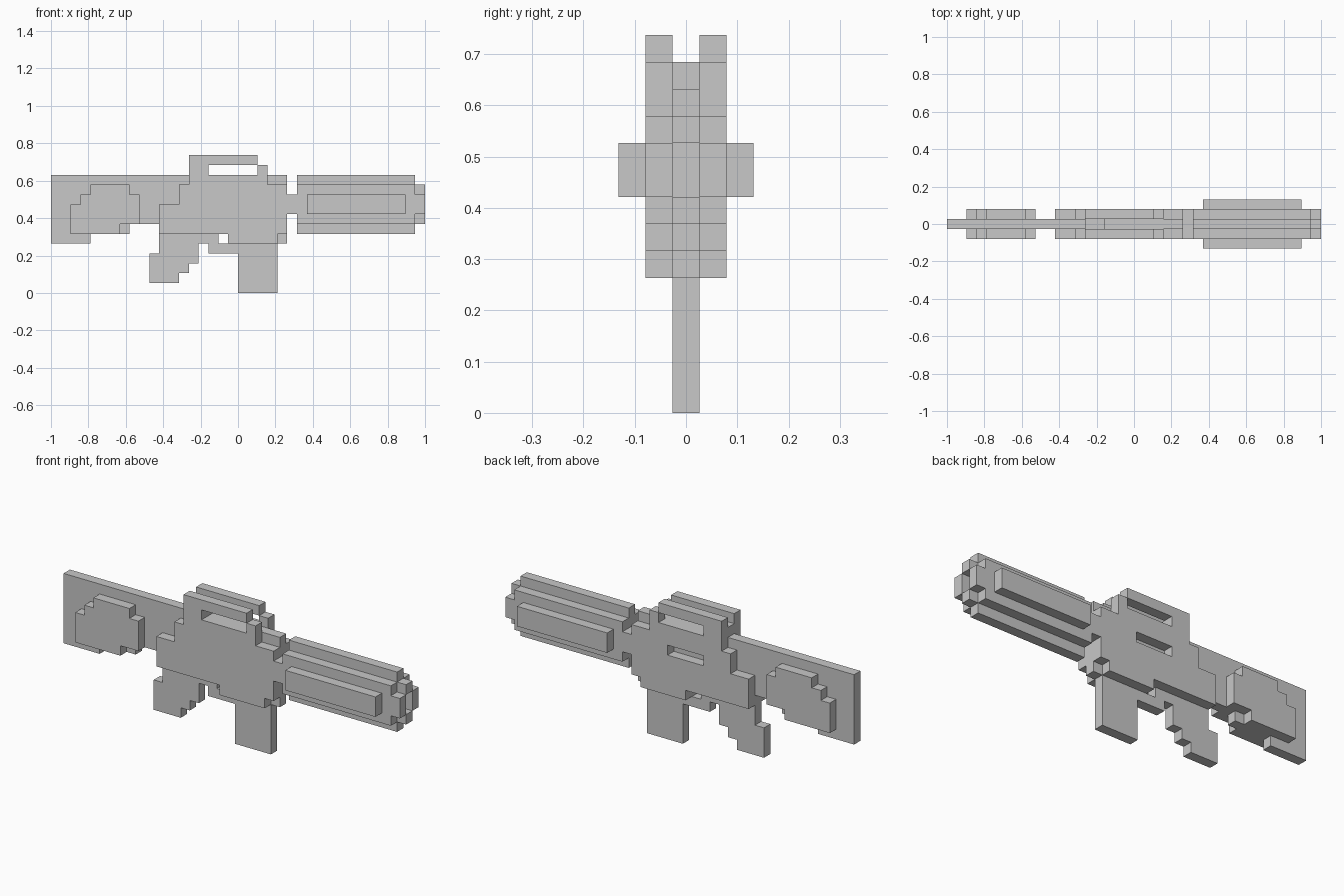
import bpy
import bmesh

default_cube = bpy.data.objects.get("Cube")
if default_cube:
    bpy.data.objects.remove(default_cube, do_unlink=True)

# Every part sits on a block grid, 38 blocks long
UNIT = 2 / 38

grey = bpy.data.materials.new("plain grey")
grey.use_nodes = True
colour = (0.58, 0.58, 0.58, 1)
grey.diffuse_color = colour
grey.node_tree.nodes["Principled BSDF"].inputs["Base Color"].default_value = colour


def plate(name, outline, y_min, y_max):
    """Extrude an (x, z) outline, in blocks, from y_min to y_max."""
    bm = bmesh.new()
    verts = [bm.verts.new((x * UNIT, y_min * UNIT, z * UNIT)) for x, z in outline]
    face = bm.faces.new(verts)
    extruded = bmesh.ops.extrude_face_region(bm, geom=[face])
    moved = [v for v in extruded["geom"] if isinstance(v, bmesh.types.BMVert)]
    bmesh.ops.translate(bm, verts=moved, vec=(0, (y_max - y_min) * UNIT, 0))
    bmesh.ops.recalc_face_normals(bm, faces=bm.faces)
    mesh = bpy.data.meshes.new(name)
    bm.to_mesh(mesh)
    bm.free()
    mesh.materials.append(grey)
    obj = bpy.data.objects.new(name, mesh)
    bpy.context.scene.collection.objects.link(obj)
    return obj


def rect(x_min, x_max, z_min, z_max):
    return [(x_min, z_min), (x_max, z_min), (x_max, z_max), (x_min, z_max)]


def core(name, outline):
    """One-block-thick part on the middle plane."""
    return plate(name, outline, -0.5, 0.5)


def sides(name, outline, inner, outer):
    """Matching front and back plates."""
    return (plate("front_" + name, outline, -outer, -inner),
            plate("back_" + name, outline, inner, outer))


def cut_slot(obj, name, outline, y_min, y_max):
    cutter = plate(name, outline, y_min, y_max)
    cutter.hide_render = True
    cutter.hide_viewport = True
    cutter.display_type = 'WIRE'
    slot = obj.modifiers.new(name, 'BOOLEAN')
    slot.operation = 'DIFFERENCE'
    slot.solver = 'EXACT'
    slot.object = cutter


# Stock and its cheek pads
core("stock", [(-19, 5), (-15, 5), (-15, 6), (-11, 6), (-11, 7), (-8, 7),
               (-8, 12), (-19, 12)])
sides("stock_pad", [(-17, 6), (-12, 6), (-12, 7), (-10, 7), (-10, 10), (-11, 10),
                    (-11, 11), (-15, 11), (-15, 10), (-16, 10), (-16, 9), (-17, 9)],
      0.5, 1.5)

# Receiver core with rear sight block
core("receiver_core", [(-8, 6), (-1, 6), (-1, 5), (5, 5), (5, 12), (-3, 12),
                       (-3, 13), (-5, 13), (-5, 12), (-8, 12)])

# Receiver shells with the carry handle, open under the handle rail,
# reaching forward beside the barrel neck
front_shell, back_shell = sides(
    "receiver_shell",
    [(-8, 6), (-1, 6), (-1, 5), (4, 5), (4, 6), (5, 6), (5, 8), (6, 8), (6, 10),
     (5, 10), (5, 11), (3, 11), (3, 13), (2, 13), (2, 14), (-5, 14), (-5, 11),
     (-6, 11), (-6, 9), (-8, 9)],
    0.5, 1.5)
handle_gap = rect(-3, 2, 12, 13)
cut_slot(front_shell, "front_handle_cutter", handle_gap, -2, 0)
cut_slot(back_shell, "back_handle_cutter", handle_gap, 0, 2)
cut_slot(back_shell, "side_slot_cutter", rect(-3, 1, 9, 10), 0, 2)

# Grip, trigger guard and magazine
core("grip", [(-9, 1), (-6, 1), (-6, 2), (-5, 2), (-5, 3), (-4, 3), (-4, 5),
              (-2, 5), (-2, 6), (-8, 6), (-8, 4), (-9, 4)])
core("trigger_guard", rect(-3, 0, 4, 5))
core("magazine", rect(0, 4, 0, 5))

# Barrel assembly, stepped towards the outside
core("barrel_neck", rect(5, 6, 8, 10))
core("barrel_core", rect(6, 18, 6, 12))
sides("barrel_shell", rect(6, 18, 7, 11), 0.5, 1.5)
sides("barrel_rail", rect(7, 17, 8, 10), 1.5, 2.5)

# Muzzle ring around the open bore
core("muzzle_top", rect(18, 19, 10, 11))
core("muzzle_bottom", rect(18, 19, 7, 8))
sides("muzzle_side", rect(18, 19, 8, 10), 0.5, 1.5)
